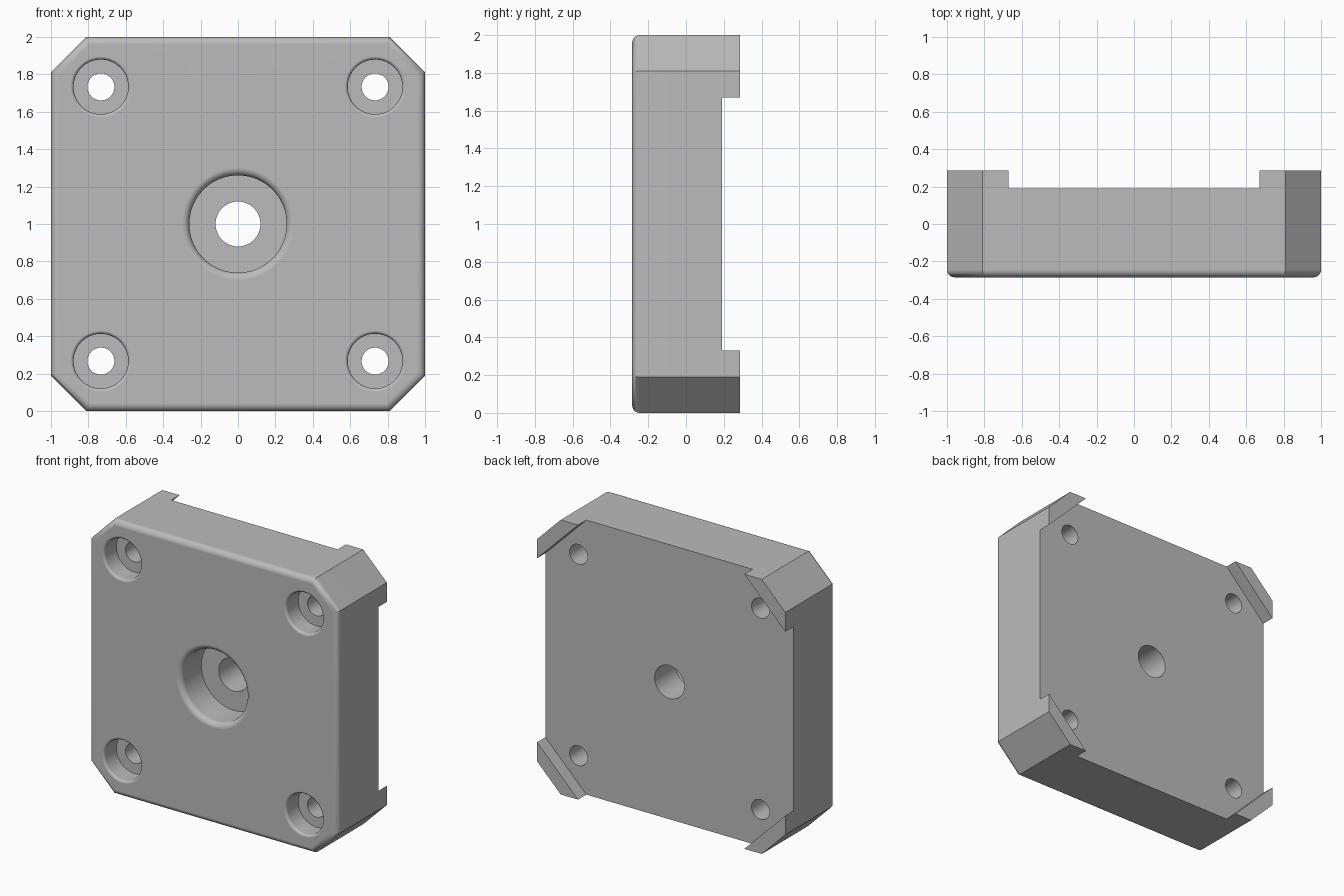
import bpy, bmesh, math

if "Cube" in bpy.data.objects:
    bpy.data.objects.remove(bpy.data.objects["Cube"])

HALF_DEPTH = 0.285
BACK = 0.19          # recessed rear face
CUT = 0.19           # corner chamfer
ROUND = 0.04         # front edge rounding

grey = bpy.data.materials.new("light grey")
grey.diffuse_color = (0.5, 0.5, 0.5, 1)
grey.use_nodes = True
grey.node_tree.nodes["Principled BSDF"].inputs["Base Color"].default_value = grey.diffuse_color


def new_object(name, bm):
    bmesh.ops.recalc_face_normals(bm, faces=bm.faces[:])
    mesh = bpy.data.meshes.new(name)
    bm.to_mesh(mesh)
    bm.free()
    mesh.materials.append(grey)
    obj = bpy.data.objects.new(name, mesh)
    bpy.context.collection.objects.link(obj)
    return obj


def lathe(name, x, z, profile, sides):
    """Closed solid turned about the y axis; profile is (radius, y)."""
    bm = bmesh.new()
    rings = []
    for r, y in profile:
        rings.append([bm.verts.new((x + r * math.cos(2 * math.pi * i / sides), y,
                                    z + r * math.sin(2 * math.pi * i / sides)))
                      for i in range(sides)])
    for a, b in zip(rings, rings[1:]):
        for i in range(sides):
            j = (i + 1) % sides
            bm.faces.new((a[i], a[j], b[j], b[i]))
    bm.faces.new(rings[0])
    bm.faces.new(rings[-1])
    return new_object(name, bm)


def bore_cutter(name, x, z, hole, bore, depth, fillet):
    """Through hole, wider bore and a rounded lip on the front face."""
    front = -HALF_DEPTH
    lip = [(bore + fillet * (1 - math.sin(a)), front + fillet * (1 - math.cos(a)))
           for a in (math.pi / 2 * k / 6 for k in range(7))]
    profile = [(bore + fillet, front - 0.1)] + lip
    profile += [(bore, front + depth), (hole, front + depth), (hole, 0.5)]
    return lathe(name, x, z, profile, 64)


# Plate: chamfered square with a rounded front edge
outline = [(1 - CUT, 0), (1, CUT), (1, 2 - CUT), (1 - CUT, 2),
           (CUT - 1, 2), (-1, 2 - CUT), (-1, CUT), (CUT - 1, 0)]
bm = bmesh.new()
front_face = bm.faces.new([bm.verts.new((x, -HALF_DEPTH, z)) for x, z in outline])
ext = bmesh.ops.extrude_face_region(bm, geom=[front_face], use_keep_orig=True)
bmesh.ops.translate(bm, vec=(0, 2 * HALF_DEPTH, 0),
                    verts=[v for v in ext["geom"] if isinstance(v, bmesh.types.BMVert)])
bmesh.ops.recalc_face_normals(bm, faces=bm.faces[:])
rim = [e for e in bm.edges if all(v.co.y < 0 for v in e.verts)]
bmesh.ops.bevel(bm, geom=rim, offset=ROUND, segments=6, profile=0.5, affect='EDGES')
plate = new_object("mounting_plate", bm)

# Diamond recess that leaves the four corner tabs on the back
cutters = [lathe("rear_recess", 0, 1, [(1.67, BACK), (1.67, 0.5)], 4)]

# Centre bore and four corner screw bores
cutters.append(bore_cutter("centre_bore", 0, 1, 0.12, 0.26, 0.235, 0.04))
for sx in (-1, 1):
    for sz in (-1, 1):
        cutters.append(bore_cutter("screw_bore", sx * 0.733, 1 + sz * 0.733,
                                   0.072, 0.146, 0.14, 0.018))

for cutter in cutters:
    mod = plate.modifiers.new(cutter.name, 'BOOLEAN')
    mod.operation = 'DIFFERENCE'
    mod.solver = 'EXACT'
    mod.object = cutter

# Bake the cuts and drop the cutters
depsgraph = bpy.context.evaluated_depsgraph_get()
baked = bpy.data.meshes.new_from_object(plate.evaluated_get(depsgraph))
plate.modifiers.clear()
plate.data = baked
baked.materials.clear()
baked.materials.append(grey)
for poly in baked.polygons:
    poly.material_index = 0
for cutter in cutters:
    bpy.data.objects.remove(cutter)

# Smooth rounded lips, crisp edges elsewhere
bpy.context.view_layer.objects.active = plate
plate.select_set(True)
bpy.ops.object.shade_smooth_by_angle(angle=math.radians(30))
weighted = plate.modifiers.new("weighted_normals", 'WEIGHTED_NORMAL')
weighted.keep_sharp = True
